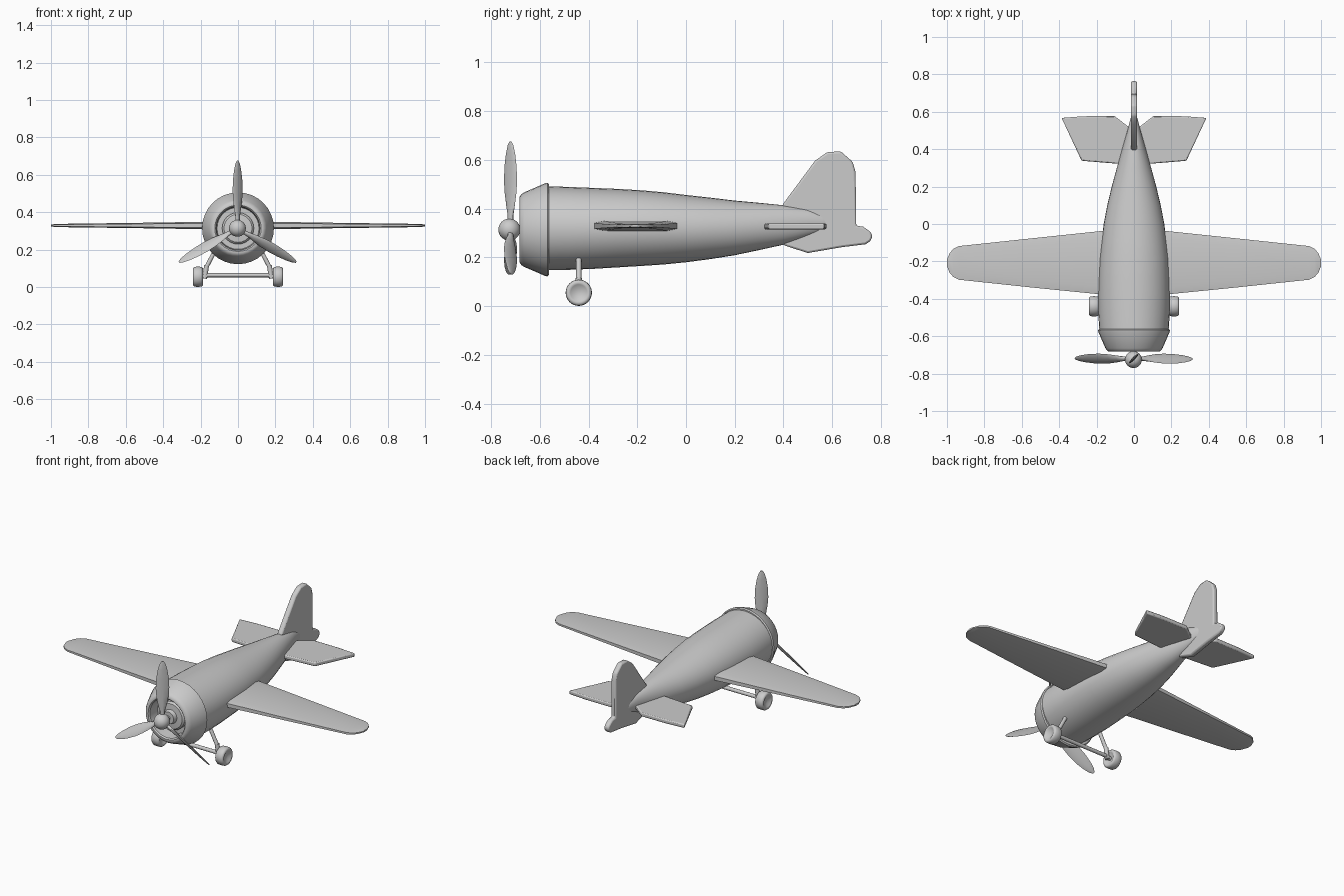
import bpy, bmesh, math
from mathutils import Vector, Matrix

if "Cube" in bpy.data.objects:
    bpy.data.objects.remove(bpy.data.objects["Cube"])


def finish(name, bm, angle=35, bevel=0):
    bmesh.ops.recalc_face_normals(bm, faces=bm.faces)
    mesh = bpy.data.meshes.new(name)
    bm.to_mesh(mesh)
    bm.free()
    ob = bpy.data.objects.new(name, mesh)
    bpy.context.collection.objects.link(ob)
    if bevel:
        mod = ob.modifiers.new("bevel", 'BEVEL')
        mod.width, mod.segments = bevel, 2
    bpy.ops.object.select_all(action='DESELECT')
    ob.select_set(True)
    bpy.context.view_layer.objects.active = ob
    bpy.ops.object.shade_smooth_by_angle(angle=math.radians(angle))
    return ob


def loft(name, rings, angle=35, matrix=None):
    """Skin a list of equal-length point rings and cap both ends."""
    bm = bmesh.new()
    vr = [[bm.verts.new(p) for p in ring] for ring in rings]
    n = len(vr[0])
    for a, b in zip(vr, vr[1:]):
        for i in range(n):
            j = (i + 1) % n
            bm.faces.new((a[i], a[j], b[j], b[i]))
    bm.faces.new(vr[0])
    bm.faces.new(vr[-1])
    if matrix:
        bm.transform(matrix)
    return finish(name, bm, angle)


def ellipse_y(y, zc, rx, rz, n=32):
    return [(rx * math.cos(2 * math.pi * i / n), y, zc + rz * math.sin(2 * math.pi * i / n))
            for i in range(n)]


def plate(name, outline, depth, bevel):
    """Extrude a 3D outline symmetrically along the depth vector."""
    bm = bmesh.new()
    d = Vector(depth)
    face = bm.faces.new([bm.verts.new(Vector(p) - d / 2) for p in outline])
    ext = bmesh.ops.extrude_face_region(bm, geom=[face])
    bmesh.ops.translate(bm, vec=d, verts=[v for v in ext["geom"] if isinstance(v, bmesh.types.BMVert)])
    return finish(name, bm, 35, bevel)


def rod(name, a, b, r, n=12):
    a, b = Vector(a), Vector(b)
    q = (b - a).to_track_quat('Z', 'Y')
    ring = [q @ Vector((r * math.cos(2 * math.pi * i / n), r * math.sin(2 * math.pi * i / n), 0))
            for i in range(n)]
    return loft(name, [[a + p for p in ring], [b + p for p in ring]])


ZC = 0.314  # thrust line height

# Fuselage: tapering elliptical body
loft("fuselage", [ellipse_y(*s) for s in (
    (-.57, .320, .185, .172), (-.48, .319, .191, .170), (-.38, .319, .192, .166),
    (-.28, .320, .189, .161), (-.18, .320, .184, .155), (-.09, .319, .174, .148),
    (0, .318, .162, .138), (.1, .319, .143, .126), (.2, .321, .119, .112),
    (.3, .327, .092, .097), (.4, .333, .064, .081), (.5, .342, .035, .057),
    (.56, .342, .020, .036), (.59, .340, .010, .020), (.602, .338, .003, .006))])

# Cowling: flared ring with a recessed mouth
loft("engine_cowling", [ellipse_y(y, ZC, r, r) for y, r in (
    (-.562, .178), (-.562, .186), (-.568, .192), (-.576, .191), (-.664, .153), (-.676, .145),
    (-.683, .134), (-.683, .124), (-.676, .117), (-.610, .112))])
loft("engine_hub", [ellipse_y(y, ZC, r, r, 24) for y, r in (
    (-.605, .085), (-.632, .085), (-.642, .075), (-.645, .042), (-.668, .036))])

# Wing: tapered ribs mirrored across the body
half = [(0, -.022, -.388, .021), (.17, -.037, -.377, .020), (.55, -.077, -.339, .014),
        (.935, -.118, -.298, .009), (.965, -.132, -.284, .008), (.985, -.155, -.262, .007),
        (1.0, -.190, -.226, .005)]


def rib(x, back, front, t):
    e = min(.04, (back - front) * .2)
    return [(x, front, .329 - t * .6), (x, front + e, .329 - t), (x, back - e, .329 - t),
            (x, back, .329 - t * .6), (x, back, .329 + t * .6), (x, back - e, .329 + t),
            (x, front + e, .329 + t), (x, front, .329 + t * .6)]


loft("wing", [rib(-x, *r) for x, *r in half[:0:-1]] + [rib(x, *r) for x, *r in half])

# Tailplane and fin
tail = [(0, .318), (.06, .320), (.28, .338), (.387, .567), (.27, .576), (.104, .577), (.03, .52)]
tail += [(-x, y) for x, y in tail[:0:-1]]
plate("tailplane", [(x, y, .327) for x, y in tail], (0, 0, .024), .006)
fin = [(.395, .415), (.53, .597), (.58, .632), (.635, .635), (.684, .592), (.696, .55), (.698, .330),
       (.727, .326), (.758, .304), (.765, .287), (.758, .268), (.737, .254), (.64, .242),
       (.50, .218), (.40, .250)]
plate("fin_and_rudder", [(0, y, z) for y, z in fin], (.032, 0, 0), .008)

# Propeller: spinner, shaft and three pitched blades
bm = bmesh.new()
bmesh.ops.create_uvsphere(bm, u_segments=24, v_segments=16, radius=.045,
                          matrix=Matrix.Translation((-.003, -.725, ZC)))
finish("spinner", bm, 60)
rod("propeller_shaft", (0, -.73, ZC), (0, -.64, ZC), .013, 16)


def blade_ring(z, w, t):
    c, n = Vector((.707, .707, 0)), Vector((.707, -.707, 0))
    o = Vector((0, 0, z))
    return [o + c * (w * math.cos(k * math.pi / 4)) + n * (t * math.sin(k * math.pi / 4))
            for k in range(8)]


for k in range(3):
    m = Matrix.Translation((-.002, -.72, ZC)) @ Matrix.Rotation(math.radians(120 * k), 4, 'Y')
    loft("propeller_blade", [blade_ring(*s) for s in (
        (0, .011, .010), (.06, .014, .010), (.10, .025, .009), (.15, .034, .008), (.20, .038, .007),
        (.26, .035, .006), (.31, .027, .005), (.345, .017, .004), (.362, .006, .002))], 60, m)

# Landing gear: dished wheels, struts and axle
GY = -.44
for s, side in ((-1, "left"), (1, "right")):
    prof = [(.198, .018), (.190, .034), (.187, .040), (.189, .048), (.196, .053), (.215, .054),
            (.232, .053), (.239, .048), (.241, .040), (.238, .034), (.228, .018)]
    n = 32
    loft(side + "_wheel", [[(s * x, GY + r * math.cos(2 * math.pi * i / n),
                             .055 + r * math.sin(2 * math.pi * i / n)) for i in range(n)]
                           for x, r in prof], 50)
    rod(side + "_strut", (s * .115, GY, .21), (s * .172, GY, .10), .011)
    rod(side + "_fork", (s * .168, GY, .115), (s * .178, GY, .045), .013)
    rod(side + "_hub", (s * .165, GY, .058), (s * .205, GY, .056), .012)
rod("axle", (-.17, GY, .063), (.17, GY, .063), .011)
